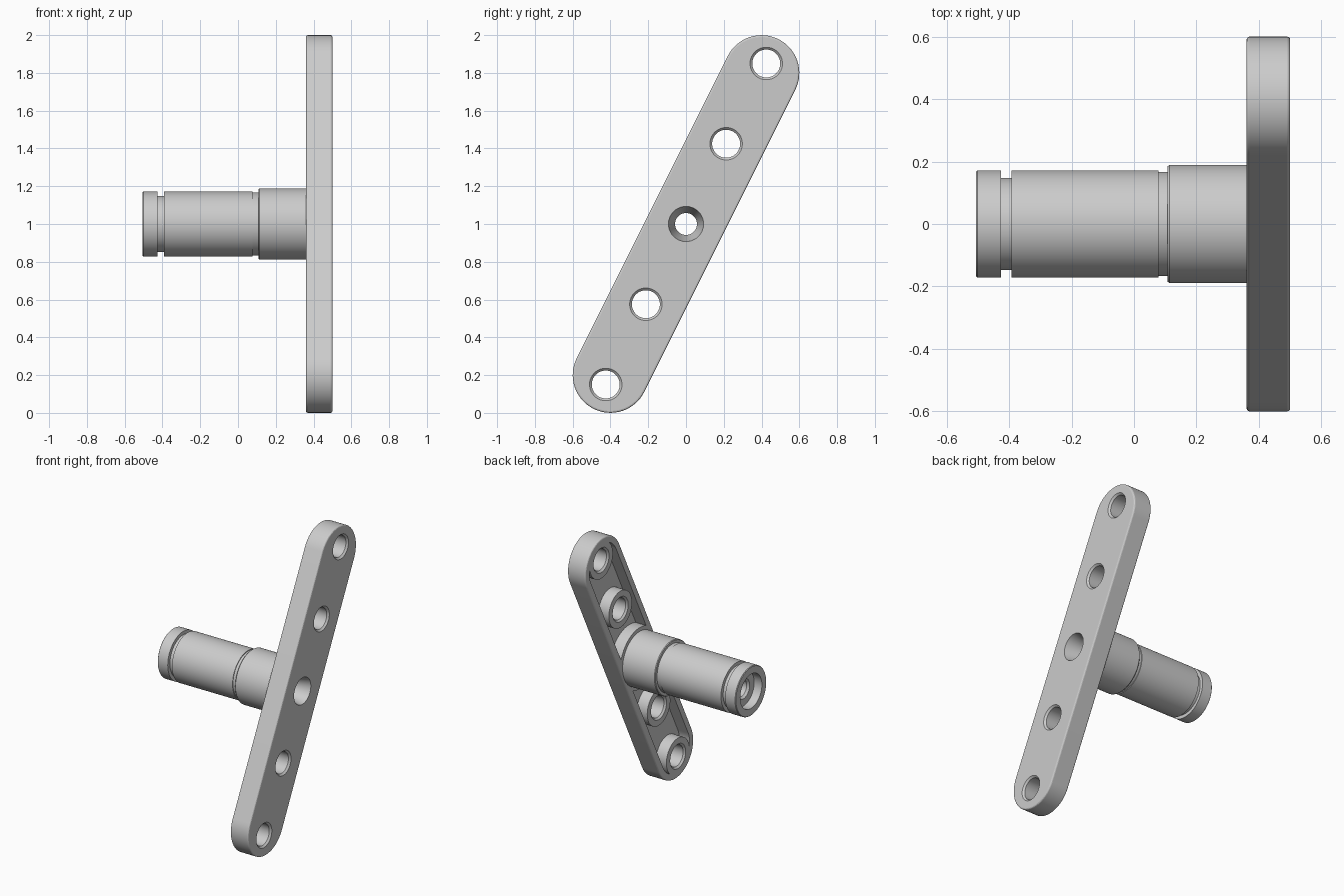
import bpy, bmesh
from math import radians, pi, sin, cos, atan2
from mathutils import Matrix

if "Cube" in bpy.data.objects:
    bpy.data.objects.remove(bpy.data.objects["Cube"], do_unlink=True)

steel = bpy.data.materials.new("light grey steel")
steel.use_nodes = True
GREY = (0.6, 0.6, 0.6, 1)
steel.diffuse_color = GREY
steel.node_tree.nodes["Principled BSDF"].inputs["Base Color"].default_value = GREY

OUTER, INNER = 0.5, 0.36       # faces of the arm along x
FLOOR = 0.44                   # pocket floor
TILT = atan2(-1, 2)            # lean of the arm about x
CAP = 0.894                    # centre of each rounded arm end
SIDES = 64


def finish(bm, name):
    bmesh.ops.recalc_face_normals(bm, faces=bm.faces)
    mesh = bpy.data.meshes.new(name)
    bm.to_mesh(mesh)
    bm.free()
    obj = bpy.data.objects.new(name, mesh)
    bpy.context.collection.objects.link(obj)
    mesh.materials.append(steel)
    return obj


def lathe(name, profile, z=0, closed=False):
    """Revolve (x, radius) points about a line parallel to x."""
    bm = bmesh.new()
    vs = [bm.verts.new((x, 0, r)) for x, r in profile]
    pairs = list(zip(vs, vs[1:])) + ([(vs[-1], vs[0])] if closed else [])
    edges = [bm.edges.new(p) for p in pairs]
    bmesh.ops.spin(bm, geom=vs + edges, cent=(0, 0, 0), axis=(1, 0, 0),
                   angle=2 * pi, steps=SIDES)
    bmesh.ops.remove_doubles(bm, verts=bm.verts, dist=1e-5)
    bmesh.ops.translate(bm, verts=bm.verts, vec=(0, 0, z))
    return finish(bm, name)


def capsule(name, radius, x0, x1, bevel=0):
    """Long slab with round ends, extruded along x."""
    bm = bmesh.new()
    half = SIDES // 2
    vs = []
    for end in (0, 1):
        for i in range(half + 1):
            a = pi * (i / half + end)
            centre = -CAP if end else CAP
            vs.append(bm.verts.new((x0, radius * cos(a), centre + radius * sin(a))))
    face = bm.faces.new(vs)
    new = bmesh.ops.extrude_face_region(bm, geom=[face])["geom"]
    bmesh.ops.translate(bm, vec=(x1 - x0, 0, 0),
                        verts=[v for v in new if isinstance(v, bmesh.types.BMVert)])
    if bevel:
        rims = [e for e in bm.edges if abs(e.verts[0].co.x - e.verts[1].co.x) < 1e-6]
        bmesh.ops.bevel(bm, geom=rims, offset=bevel, segments=3, profile=0.5,
                        affect='EDGES')
    return finish(bm, name)


def cut(target, cutter):
    """Subtract the cutter and discard it."""
    cutter.hide_render = True
    mod = target.modifiers.new("cut", 'BOOLEAN')
    mod.operation, mod.solver, mod.object = 'DIFFERENCE', 'EXACT', cutter
    bpy.context.view_layer.objects.active = target
    bpy.ops.object.modifier_apply(modifier=mod.name)
    bpy.data.objects.remove(cutter, do_unlink=True)


def plug(radius, z):
    return lathe("plug", [(0.2, 0), (0.2, radius), (0.6, radius), (0.6, 0)], z)


# Arm with a pocket on the shaft side that leaves the bosses and collar standing
holes = [-0.95, -0.475, 0.475, 0.95]
arm = capsule("arm", 0.2, INNER, OUTER, bevel=0.01)
pocket = capsule("pocket_cutter", 0.155, INNER - 0.1, FLOOR)
for z in holes:
    cut(pocket, plug(0.128, z))
cut(pocket, plug(0.215, 0))
cut(arm, pocket)

# Chamfered holes through the bosses
R, C = 0.074, 0.012
for z in holes:
    cut(arm, lathe("hole_cutter", [
        (INNER - C, 0), (INNER - C, R + 2 * C), (INNER + C, R), (OUTER - C, R),
        (OUTER + C, R + 2 * C), (OUTER + C, 0)], z))

# Tapered centre hole
BORE, MOUTH = 0.058, 0.093
slope = (MOUTH - BORE) / (OUTER - INNER)
cut(arm, lathe("taper_cutter", [
    (INNER - 0.1, 0), (INNER - 0.1, BORE), (INNER, BORE),
    (OUTER + 0.02, MOUTH + 0.02 * slope), (OUTER + 0.02, 0)]))

# Stepped hollow shaft with a retaining groove and a recessed tip
shaft = lathe("shaft", [
    (-0.505, 0.12), (-0.505, 0.168), (-0.501, 0.172), (-0.425, 0.172),
    (-0.425, 0.148), (-0.392, 0.148), (-0.392, 0.172), (0.078, 0.172),
    (0.078, 0.167), (0.108, 0.167), (0.108, 0.185), (0.113, 0.189),
    (INNER, 0.189), (INNER, BORE), (-0.43, BORE), (-0.445, 0.07),
    (-0.445, 0.12)], closed=True)

# Lean the arm, lift everything to the ground plane and shade
arm.data.transform(Matrix.Rotation(TILT, 4, 'X'))
bpy.ops.object.select_all(action='DESELECT')
for obj in (arm, shaft):
    obj.data.transform(Matrix.Translation((0, 0, 1)))
    obj.data.materials.clear()
    obj.data.materials.append(steel)
    obj.select_set(True)
bpy.context.view_layer.objects.active = arm
bpy.ops.object.shade_smooth_by_angle(angle=radians(12))
